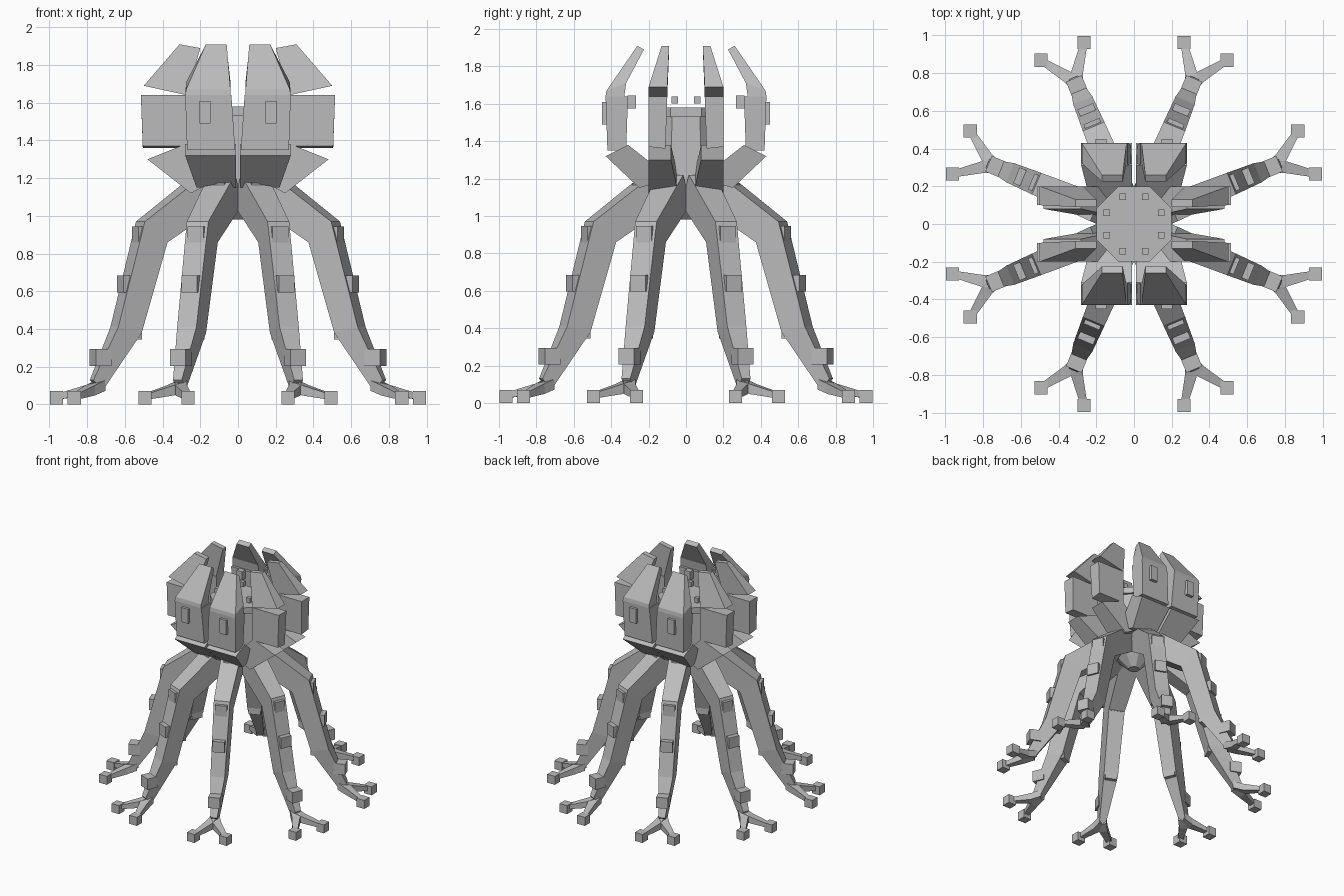
import bpy
import bmesh
from math import cos, sin, pi
from mathutils import Matrix, Vector

cube = bpy.data.objects.get("Cube")
if cube:
    bpy.data.objects.remove(cube, do_unlink=True)

grey = bpy.data.materials.new("stone grey")
grey.use_nodes = True
grey.diffuse_color = (0.5, 0.5, 0.5, 1)
grey.node_tree.nodes["Principled BSDF"].inputs["Base Color"].default_value = (0.5, 0.5, 0.5, 1)


def finish(name, bm, matrix=None):
    if matrix:
        bm.transform(matrix)
    bmesh.ops.recalc_face_normals(bm, faces=bm.faces[:])
    mesh = bpy.data.meshes.new(name)
    bm.to_mesh(mesh)
    bm.free()
    mesh.materials.append(grey)
    obj = bpy.data.objects.new(name, mesh)
    bpy.context.collection.objects.link(obj)
    return obj


def loft(bm, rings):
    """Skin a stack of rings and cap both ends."""
    loops = [[bm.verts.new(p) for p in ring] for ring in rings]
    n = len(loops[0])
    for a, b in zip(loops, loops[1:]):
        for i in range(n):
            j = (i + 1) % n
            bm.faces.new((a[i], a[j], b[j], b[i]))
    bm.faces.new(loops[0][::-1])
    bm.faces.new(loops[-1])


def box(bm, centre, size):
    m = Matrix.Translation(centre) @ Matrix.Diagonal((*size, 1))
    bmesh.ops.create_cube(bm, size=1, matrix=m)


def octagon(apothem, z):
    r = apothem / cos(pi / 8)
    return [(r * cos(pi / 8 + i * pi / 4), r * sin(pi / 8 + i * pi / 4), z) for i in range(8)]


# Central column with a pointed underside and a flat cap
bm = bmesh.new()
loft(bm, [octagon(a, z) for a, z in ((0.04, 0.98), (0.2, 1.15), (0.18, 1.53))])
finish("central_column", bm)
bm = bmesh.new()
loft(bm, [octagon(0.2, 1.53), octagon(0.2, 1.58)])
finish("column_cap", bm)

# Legs: (inner r, inner z, outer r, outer z, half width)
leg_profile = [(0.12, 1.06, 0.22, 1.22, 0.075), (0.43, 0.86, 0.56, 0.97, 0.062),
               (0.575, 0.38, 0.71, 0.41, 0.055), (0.79, 0.07, 0.84, 0.13, 0.025)]
# Leg blocks: (centre r, centre z, radial depth)
leg_blocks = [(0.25, 1.13, 0.09), (0.41, 1.0, 0.09), (0.475, 0.9, 0.09),
              (0.545, 0.9, 0.09), (0.63, 0.64, 0.09), (0.635, 0.39, 0.13),
              (0.79, 0.25, 0.09)]

for k in range(8):
    turn = Matrix.Rotation(pi / 8 + k * pi / 4, 4, 'Z')
    bm = bmesh.new()
    loft(bm, [[(ri, -w, zi), (ri, w, zi), (ro, w, zo), (ro, -w, zo)]
              for ri, zi, ro, zo, w in leg_profile])
    finish(f"leg_{k + 1}", bm, turn)

    bm = bmesh.new()
    for r, z, depth in leg_blocks:
        box(bm, (r, 0, z), (depth, 0.09, 0.09))
    finish(f"leg_blocks_{k + 1}", bm, turn)

    for side in (-1, 1):
        # Forked toe ending in a square foot
        bm = bmesh.new()
        loft(bm, [[(x - h * side * 0.6, y + h, z - h), (x + h * side * 0.6, y - h, z - h),
                   (x + h * side * 0.6, y - h, z + h), (x - h * side * 0.6, y + h, z + h)]
                  for x, y, z, h in ((0.79, 0, 0.1, 0.028), (0.86, 0.03 * side, 0.075, 0.027),
                                     (0.99, 0.124 * side, 0.04, 0.015))])
        finish(f"toe_{k + 1}", bm, turn)
        bm = bmesh.new()
        box(bm, turn @ Vector((0.991, 0.124 * side, 0.035)), (0.07, 0.07, 0.07))
        finish(f"foot_{k + 1}", bm)


def petal_part(name, sections, swap, flip):
    """Sections: (a0, a1, inner, outer, inner z, outer z); swap makes depth run along x."""
    bm = bmesh.new()
    rings = []
    for a0, a1, bi, bo, zi, zo in sections:
        ring = [(a0, bi, zi), (a1, bi, zi), (a1, bo, zo), (a0, bo, zo)]
        rings.append([(b, a, z) if swap else (a, b, z) for a, b, z in ring])
    loft(bm, rings)
    finish(name, bm, flip)


# Eight crown petals: flare, upright panel and inward leaning tip
for sx in (-1, 1):
    for sy in (-1, 1):
        flip = Matrix.Diagonal((sx, sy, 1, 1))
        petal_part("front_flare", [(0.01, 0.22, 0.08, 0.25, 1.2, 1.15),
                                   (0.01, 0.28, 0.31, 0.43, 1.38, 1.32)], False, flip)
        petal_part("front_panel", [(0.015, 0.27, 0.32, 0.42, 1.35, 1.35),
                                   (0.035, 0.28, 0.31, 0.43, 1.64, 1.64)], False, flip)
        petal_part("front_tip", [(0.04, 0.28, 0.33, 0.43, 1.64, 1.64),
                                 (0.04, 0.275, 0.32, 0.425, 1.71, 1.67),
                                 (0.06, 0.17, 0.225, 0.26, 1.89, 1.91)], False, flip)
        petal_part("side_flare", [(0.04, 0.2, 0.1, 0.25, 1.2, 1.12),
                                  (0.08, 0.2, 0.28, 0.48, 1.38, 1.3)], True, flip)
        petal_part("side_panel", [(0.27, 0.505, 0.11, 0.2, 1.36, 1.37),
                                  (0.27, 0.515, 0.1, 0.2, 1.64, 1.64)], False, flip)
        petal_part("side_tip", [(0.1, 0.2, 0.27, 0.5, 1.64, 1.69),
                                (0.09, 0.13, 0.2, 0.31, 1.89, 1.91)], True, flip)

        # Blocks on both sides of the front panel, and floating cap studs
        bm = bmesh.new()
        box(bm, (0.175, 0.435, 1.55), (0.06, 0.03, 0.12))
        box(bm, (0.175, 0.29, 1.61), (0.05, 0.045, 0.07))
        finish("panel_blocks", bm, flip)
        bm = bmesh.new()
        for x, y in ((0.06, 0.145), (0.145, 0.06)):
            box(bm, (x, y, 1.62), (0.035, 0.035, 0.04))
        finish("cap_studs", bm, flip)
